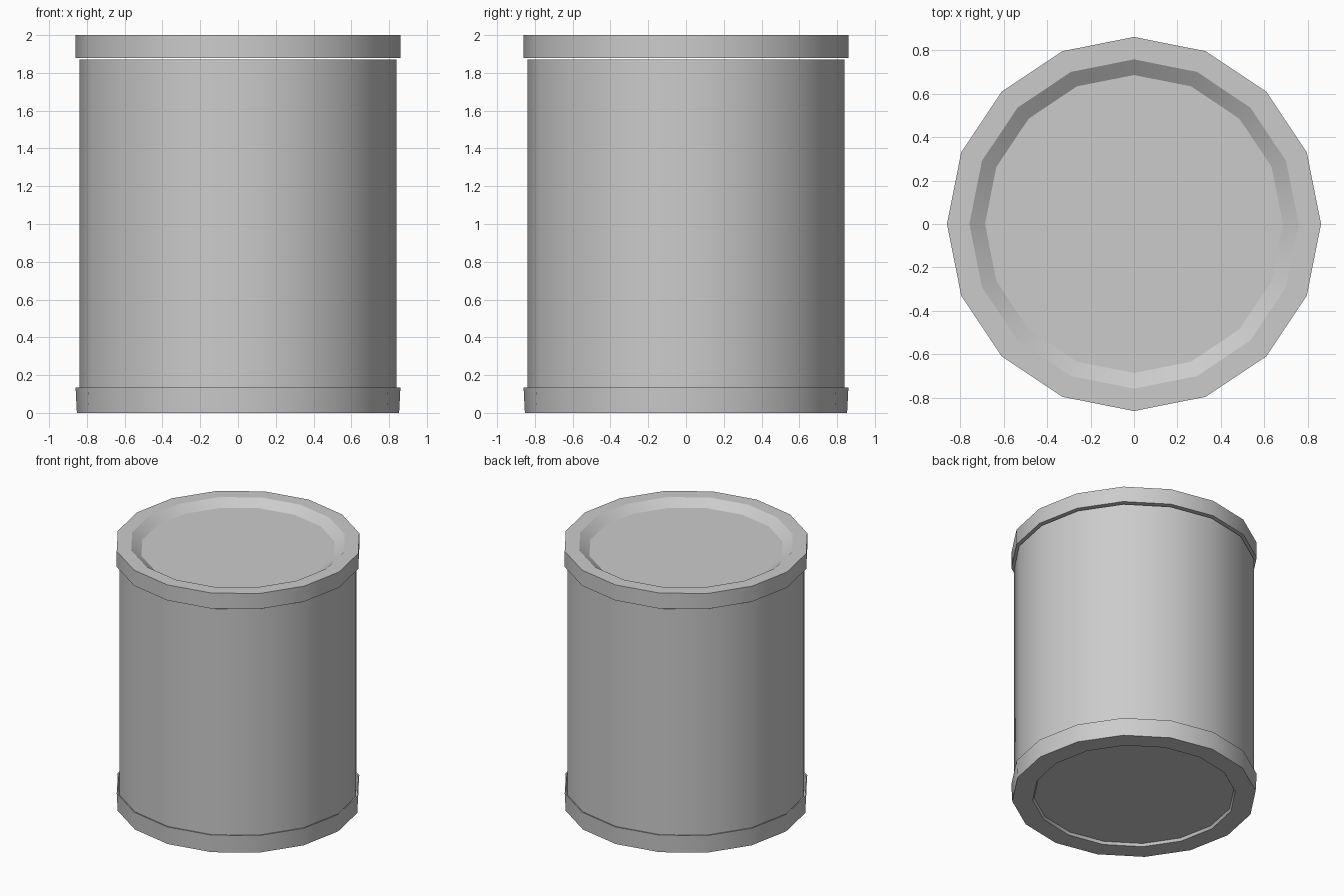
import bpy
import bmesh
from math import cos, sin, tau, radians

SIDES = 16

cube = bpy.data.objects.get("Cube")
if cube:
    bpy.data.objects.remove(cube, do_unlink=True)

metal = bpy.data.materials.new("plain grey metal")
metal.use_nodes = True
grey = (0.6, 0.6, 0.6, 1)
metal.diffuse_color = grey
metal.node_tree.nodes["Principled BSDF"].inputs["Base Color"].default_value = grey


def turned(name, profile):
    """Turn a (radius, height) profile round z; radius 0 closes a cap."""
    bm = bmesh.new()
    rings = []
    for r, z in profile:
        if r == 0:
            rings.append(None)
            continue
        rings.append([bm.verts.new((r * cos(tau * i / SIDES), r * sin(tau * i / SIDES), z))
                      for i in range(SIDES)])
    for a, b in zip(rings, rings[1:]):
        if a is None or b is None:
            bm.faces.new(a or b)
            continue
        for i in range(SIDES):
            j = (i + 1) % SIDES
            bm.faces.new((a[i], a[j], b[j], b[i]))
    bmesh.ops.recalc_face_normals(bm, faces=bm.faces)
    mesh = bpy.data.meshes.new(name)
    bm.to_mesh(mesh)
    bm.free()
    mesh.materials.append(metal)
    obj = bpy.data.objects.new(name, mesh)
    bpy.context.collection.objects.link(obj)
    bpy.ops.object.select_all(action='DESELECT')
    obj.select_set(True)
    bpy.context.view_layer.objects.active = obj
    bpy.ops.object.shade_smooth_by_angle(angle=radians(30))
    return obj


# Straight can wall, stopping just short of the lid
turned("can_body", [(0, 0.05), (0.84, 0.05), (0.84, 1.87), (0, 1.87)])

# Lid with a shallow, sloping recess
turned("lid", [(0, 1.88), (0.86, 1.88), (0.86, 2), (0.757, 2), (0.685, 1.95), (0, 1.95)])

# Flared base rim with a slightly sunken underside
turned("base_rim", [(0, 0.02), (0.7, 0.02), (0.71, 0), (0.853, 0), (0.86, 0.135),
                    (0.852, 0.135), (0.845, 0.04), (0, 0.04)])
